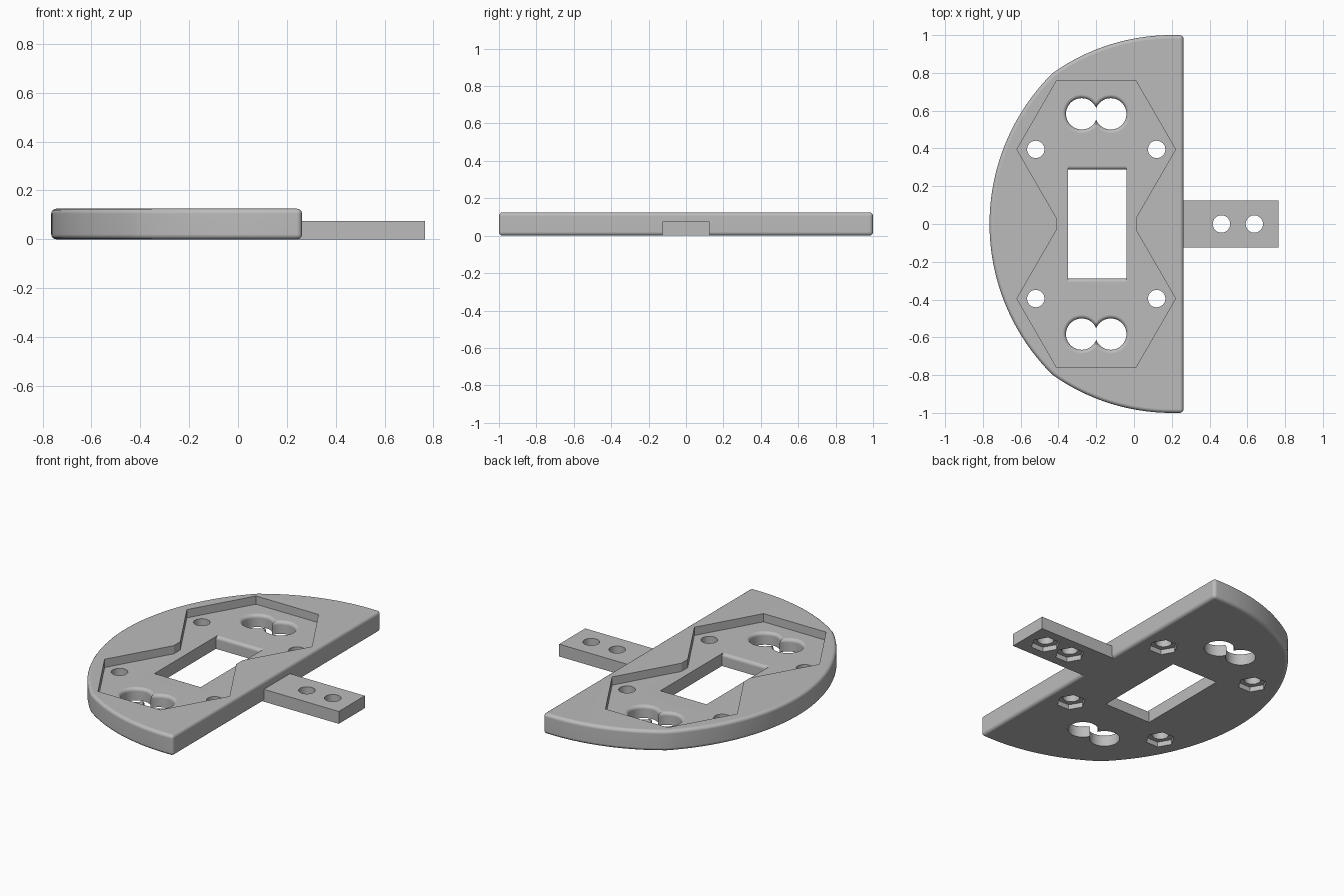
import bpy, bmesh
from math import sin, cos, pi, atan2, hypot, radians

if "Cube" in bpy.data.objects:
    bpy.data.objects.remove(bpy.data.objects["Cube"], do_unlink=True)

grey = bpy.data.materials.new("plain_grey")
grey.use_nodes = True
grey.diffuse_color = (0.5, 0.5, 0.5, 1)
grey.node_tree.nodes["Principled BSDF"].inputs["Base Color"].default_value = (0.5, 0.5, 0.5, 1)

HEIGHT, FLOOR = 0.125, 0.075      # plate top, pocket floor and tab top
LIP, BELOW, ABOVE = 0.02, -0.1, 0.3


def finish(bm, name):
    bmesh.ops.recalc_face_normals(bm, faces=bm.faces)
    mesh = bpy.data.meshes.new(name)
    bm.to_mesh(mesh)
    bm.free()
    mesh.materials.append(grey)
    obj = bpy.data.objects.new(name, mesh)
    bpy.context.collection.objects.link(obj)
    return obj


def prism(name, points, shift):
    """Extrude a closed outline of 3D points along a vector."""
    bm = bmesh.new()
    face = bm.faces.new([bm.verts.new(p) for p in points])
    new = bmesh.ops.extrude_face_region(bm, geom=[face])["geom"]
    bmesh.ops.translate(bm, vec=shift, verts=[v for v in new if isinstance(v, bmesh.types.BMVert)])
    return finish(bm, name)


def ring(x, y, z, radius, sides):
    return [(x + radius * cos(2 * pi * i / sides), y + radius * sin(2 * pi * i / sides), z)
            for i in range(sides)]


def column(name, x, y, radius, sides, z0, z1):
    return prism(name, ring(x, y, z0, radius, sides), (0, 0, z1 - z0))


def lip_curve(size):
    """Rounded upper edge: (offset, height) from the wall up to the floor."""
    steps = [i * pi / 12 for i in range(7)]
    return [(size, BELOW)] + [(size + LIP * (1 - cos(a)), FLOOR - LIP + LIP * sin(a))
                              for a in steps] + [(size + LIP, ABOVE)]


def flared_column(name, x, y, radius):
    bm = bmesh.new()
    rings = [[bm.verts.new(p) for p in ring(x, y, z, r, 48)] for r, z in lip_curve(radius)]
    for low, high in zip(rings, rings[1:]):
        for i in range(48):
            j = (i + 1) % 48
            bm.faces.new((low[i], low[j], high[j], high[i]))
    bm.faces.new(rings[0])
    bm.faces.new(rings[-1])
    return finish(bm, name)


def apply_modifier(obj, kind, **settings):
    bpy.context.view_layer.objects.active = obj
    mod = obj.modifiers.new(kind.lower(), kind)
    for key, value in settings.items():
        setattr(mod, key, value)
    bpy.ops.object.modifier_apply(modifier=mod.name)


def cut(obj, cutter):
    apply_modifier(obj, "BOOLEAN", operation="DIFFERENCE", solver="EXACT", object=cutter)
    bpy.data.objects.remove(cutter, do_unlink=True)


def smooth(obj):
    bpy.ops.object.select_all(action="DESELECT")
    obj.select_set(True)
    bpy.context.view_layer.objects.active = obj
    bpy.ops.object.shade_smooth_by_angle(angle=radians(28))
    apply_modifier(obj, "WEIGHTED_NORMAL", keep_sharp=True)


def arc(cx, cy, start, end, steps):
    """Points on a circle from one point to another, both included."""
    r = hypot(start[0] - cx, start[1] - cy)
    a, b = (atan2(p[1] - cy, p[0] - cx) for p in (start, end))
    return [(cx + r * cos(a + (b - a) * i / steps), cy + r * sin(a + (b - a) * i / steps))
            for i in range(steps + 1)]


# Half-moon plate: two arcs meeting at a shallow corner, mirrored front to back
corner = (-0.43, 0.8)
half = [(0.262, 1.0)] + arc(0.2, -0.09, (0.2, 1.0), corner, 16)
half += arc(0.358, 0, corner, (-0.765, 0), 20)[1:]
outline = half + [(x, -y) for x, y in half[-2::-1]]
plate = prism("plate", [(x, y, 0) for x, y in outline], (0, 0, HEIGHT))
apply_modifier(plate, "BEVEL", width=0.02, segments=4, limit_method="ANGLE", angle_limit=radians(30))

# Pocket: two hexagons joined by a narrow waist
hexagon = ring(-0.2, 0.395, FLOOR, 0.42, 6)
order = [hexagon[i] for i in (4, 3, 2, 1, 0, 5)]
order = [hexagon[i] for i in (5, 0, 1, 2, 3, 4)]
pocket = order + [(x, -y, z) for x, y, z in reversed(order)]
cut(plate, prism("pocket_cutter", pocket, (0, 0, 0.2)))

# Window with rounded upper edges at its two ends
side = lip_curve(0.288)
section = [(-0.35, y, z) for y, z in side] + [(-0.35, -y, z) for y, z in reversed(side)]
cut(plate, prism("window_cutter", section, (0.31, 0, 0)))

# Paired round openings and screw holes with nut recesses
for s in (-1, 1):
    for x in (-0.277, -0.123):
        cut(plate, flared_column("opening_cutter", x, s * 0.583, 0.083))


def screw_hole(obj, x, y):
    cut(obj, column("hole_cutter", x, y, 0.046, 32, BELOW, ABOVE))
    cut(obj, column("nut_cutter", x, y, 0.081, 6, BELOW, 0.03))


for s in (-1, 1):
    for x in (-0.52, 0.12):
        screw_hole(plate, x, s * 0.395)
smooth(plate)

# Mounting tab
tab = prism("mounting_tab", [(0.242, -0.125, 0), (0.765, -0.125, 0),
                             (0.765, 0.125, 0), (0.242, 0.125, 0)], (0, 0, FLOOR))
for x in (0.463, 0.637):
    screw_hole(tab, x, 0)
smooth(tab)
